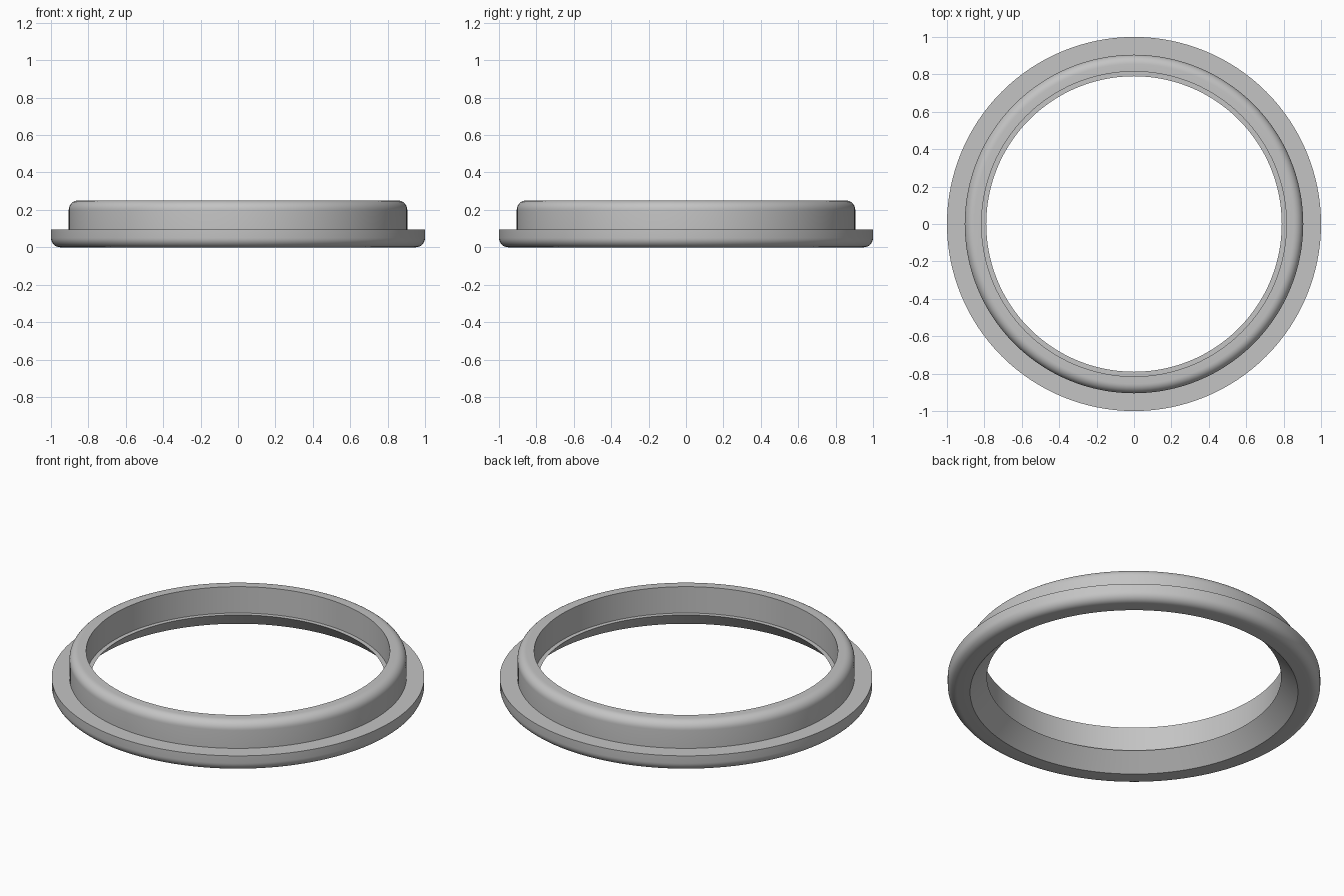
import bpy, bmesh, math

if "Cube" in bpy.data.objects:
    bpy.data.objects.remove(bpy.data.objects["Cube"])

SEGMENTS = 128
FILLET = 0.05


def fillet(cx, cz, start, end, steps=8):
    """Quarter-round points in the (radius, height) plane."""
    pts = []
    for i in range(steps + 1):
        a = math.radians(start + (end - start) * i / steps)
        pts.append((cx + FILLET * math.cos(a), cz + FILLET * math.sin(a)))
    return pts


def lathe(name, profile, material):
    """Revolve a closed (radius, height) profile around z."""
    bm = bmesh.new()
    rings = []
    for s in range(SEGMENTS):
        a = 2 * math.pi * s / SEGMENTS
        rings.append([bm.verts.new((r * math.cos(a), r * math.sin(a), z)) for r, z in profile])
    n = len(profile)
    for s in range(SEGMENTS):
        a, b = rings[s], rings[(s + 1) % SEGMENTS]
        for i in range(n):
            j = (i + 1) % n
            bm.faces.new((a[i], b[i], b[j], a[j]))
    bmesh.ops.recalc_face_normals(bm, faces=bm.faces)
    mesh = bpy.data.meshes.new(name)
    bm.to_mesh(mesh)
    bm.free()
    mesh.materials.append(material)
    obj = bpy.data.objects.new(name, mesh)
    bpy.context.collection.objects.link(obj)
    bpy.ops.object.select_all(action='DESELECT')
    obj.select_set(True)
    bpy.context.view_layer.objects.active = obj
    bpy.ops.object.shade_smooth_by_angle(angle=math.radians(30))
    return obj


grey = bpy.data.materials.new("light grey")
grey.diffuse_color = (0.55, 0.55, 0.55, 1)
grey.use_nodes = True
grey.node_tree.nodes["Principled BSDF"].inputs["Base Color"].default_value = grey.diffuse_color

profile = [(0.88, 0.0)]                                   # bottom inner edge
profile += fillet(1 - FILLET, FILLET, -90, 0)             # rounded flange bottom
profile += [(1.0, 0.094), (0.905, 0.094)]                 # flange top
profile += fillet(0.905 - FILLET, 0.25 - FILLET, 0, 90)   # rounded collar top
profile += [(0.815, 0.25), (0.815, 0.094)]                # collar bore
profile += [(0.79, 0.094)]                                # inner ledge, then bevel

lathe("flanged_ring", profile, grey)
